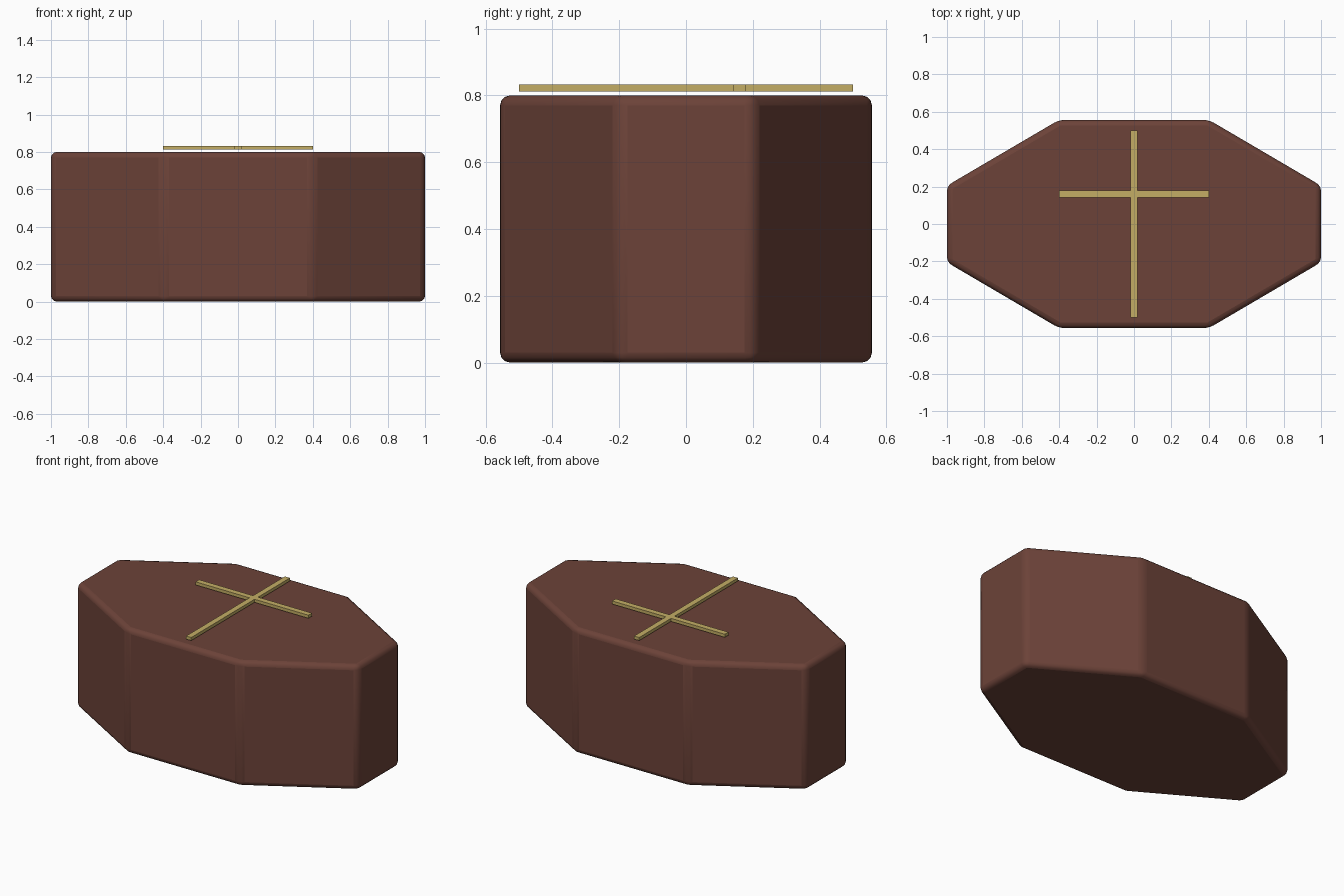
import bpy, bmesh

if "Cube" in bpy.data.objects:
    bpy.data.objects.remove(bpy.data.objects["Cube"])


def material(name, color):
    m = bpy.data.materials.new(name)
    m.diffuse_color = color
    m.use_nodes = True
    m.node_tree.nodes["Principled BSDF"].inputs["Base Color"].default_value = m.diffuse_color
    return m


wood = material("dark_wood", (0.15, 0.055, 0.04, 1))
brass = material("brass", (0.55, 0.42, 0.13, 1))

# Body: elongated octagon extruded upward
outline = [(-0.4, -0.557), (0.4, -0.557), (1, -0.205), (1, 0.205),
           (0.4, 0.557), (-0.4, 0.557), (-1, 0.205), (-1, -0.205)]
bm = bmesh.new()
base = bm.faces.new([bm.verts.new((x, y, 0.0)) for x, y in outline])
ext = bmesh.ops.extrude_face_region(bm, geom=[base])
top = [v for v in ext["geom"] if isinstance(v, bmesh.types.BMVert)]
bmesh.ops.translate(bm, verts=top, vec=(0, 0, 0.8))
bmesh.ops.recalc_face_normals(bm, faces=bm.faces)
mesh = bpy.data.meshes.new("coffin_body")
bm.to_mesh(mesh)
bm.free()
body = bpy.data.objects.new("coffin_body", mesh)
bpy.context.collection.objects.link(body)
mesh.materials.append(wood)

# Softened edges
bevel = body.modifiers.new("soft_edges", "BEVEL")
bevel.width = 0.03
bevel.segments = 3
bevel.limit_method = "NONE"
bpy.context.view_layer.objects.active = body
body.select_set(True)
bpy.ops.object.shade_smooth_by_angle()


# Cross inlay: two thin bars just above the lid
def bar(name, size, y):
    bpy.ops.mesh.primitive_cube_add(size=1, location=(0, y, 0.822))
    ob = bpy.context.object
    ob.name = name
    ob.scale = size
    bpy.ops.object.transform_apply(location=False, rotation=False, scale=True)
    ob.data.materials.append(brass)


bar("cross_long_bar", (0.036, 1.0, 0.02), 0)
bar("cross_short_bar", (0.8, 0.036, 0.02), 0.16)
